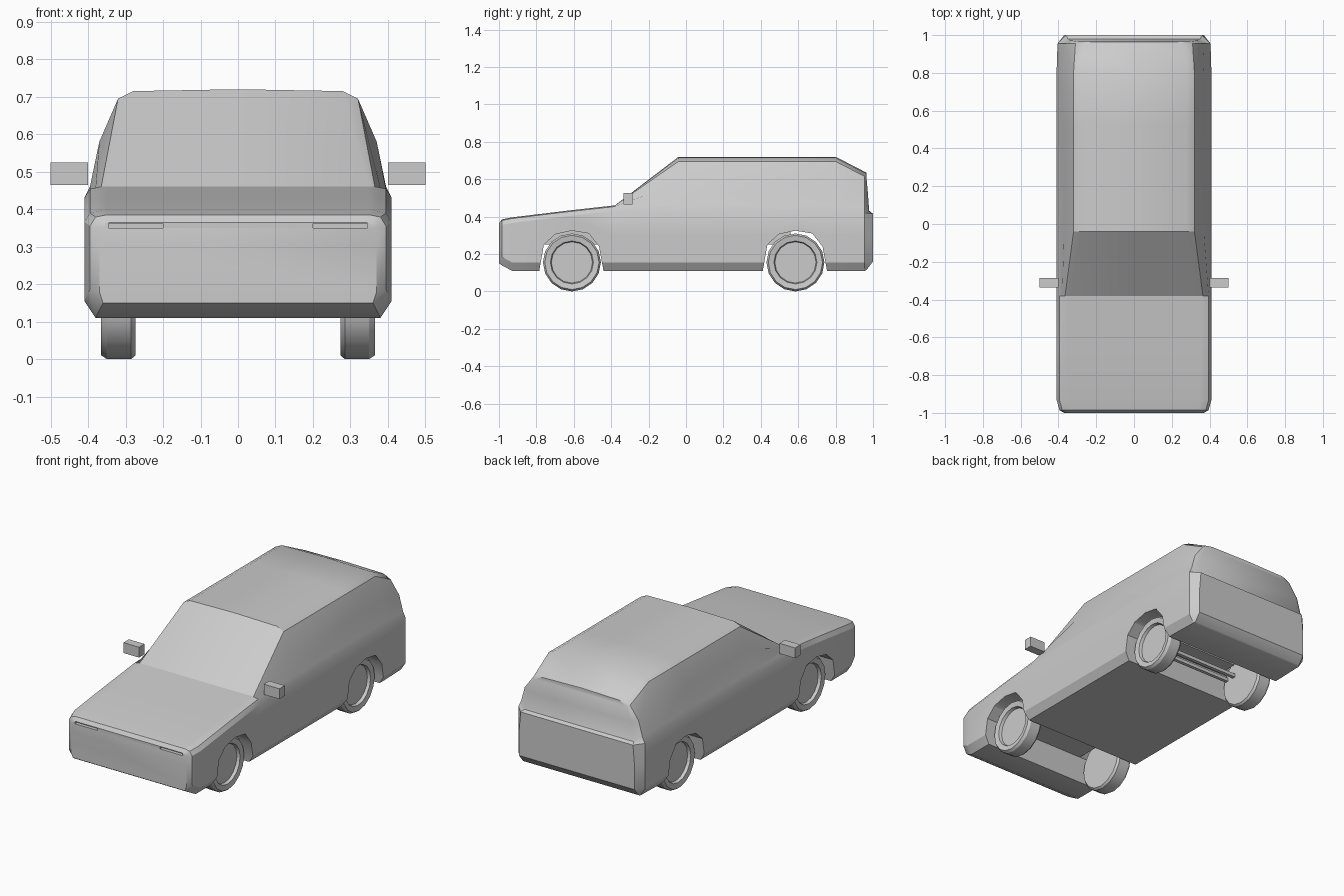
import bpy, bmesh, math
from mathutils import Matrix, Vector

cube = bpy.data.objects.get("Cube")
if cube:
    bpy.data.objects.remove(cube, do_unlink=True)

grey = bpy.data.materials.new("plain_grey")
grey.use_nodes = True
grey.diffuse_color = (0.6, 0.6, 0.6, 1)
grey.node_tree.nodes["Principled BSDF"].inputs["Base Color"].default_value = (0.6, 0.6, 0.6, 1)


def finish(name, bm):
    bmesh.ops.remove_doubles(bm, verts=bm.verts, dist=0.0005)
    bmesh.ops.recalc_face_normals(bm, faces=bm.faces)
    mesh = bpy.data.meshes.new(name)
    bm.to_mesh(mesh)
    bm.free()
    mesh.materials.append(grey)
    obj = bpy.data.objects.new(name, mesh)
    bpy.context.collection.objects.link(obj)
    return obj


def smooth(obj, angle=30):
    bpy.ops.object.select_all(action="DESELECT")
    obj.select_set(True)
    bpy.context.view_layer.objects.active = obj
    bpy.ops.object.shade_smooth_by_angle(angle=math.radians(angle))


def box(name, low, high):
    low, high = Vector(low), Vector(high)
    bm = bmesh.new()
    bmesh.ops.create_cube(bm, size=1, matrix=Matrix.Translation((low + high) / 2)
                          @ Matrix.Diagonal((*(high - low), 1)))
    return finish(name, bm)


def extrude_profile(name, profile, half_width):
    # Side outline (y, z) pushed across the full width
    bm = bmesh.new()
    face = bm.faces.new([bm.verts.new((-half_width, y, z)) for y, z in profile])
    out = bmesh.ops.extrude_face_region(bm, geom=[face])
    moved = [v for v in out["geom"] if isinstance(v, bmesh.types.BMVert)]
    bmesh.ops.translate(bm, verts=moved, vec=(2 * half_width, 0, 0))
    return finish(name, bm)


def cut(target, cutter):
    mod = target.modifiers.new("cut", "BOOLEAN")
    mod.operation = "DIFFERENCE"
    mod.solver = "EXACT"
    mod.object = cutter
    bpy.ops.object.select_all(action="DESELECT")
    target.select_set(True)
    bpy.context.view_layer.objects.active = target
    bpy.ops.object.modifier_apply(modifier=mod.name)
    bpy.data.objects.remove(cutter, do_unlink=True)


# Body cross-sections, half outline from sill to roof centre
def lower(bottom, w, shoulder):
    return [(w - .03, bottom), (w, bottom + .045), (w, .3), (w, shoulder)]


def hood(y, h, w=.41, bottom=.11):
    top = [(w - .015, h - .006), (w - .03, h - .003), (w - .045, h), (w - .06, h), (0, h)]
    return [(x, y, z) for x, z in lower(bottom, w, h - .03) + top]


def cabin(y, w=.41):
    top = [(.395, .46), (.37, .58), (.32, .695), (.28, .715), (0, .72)]
    return [(x, y, z) for x, z in lower(.11, w, .43) + top]


nose = [(.36, -1, .15), (.37, -1, .18), (.37, -1, .3), (.365, -1, .35), (.36, -1, .36),
        (.35, -1, .363), (.34, -1, .365), (.33, -1, .365), (0, -1, .365)]
rear_corner = [(x, .955, z) for x, z in lower(.11, .405, .42) +
               [(.39, .45), (.365, .54), (.31, .615), (.27, .635), (0, .64)]]
tail = [(.37, .965, .115), (.37, 1, .16), (.37, 1, .3), (.36, 1, .415), (.35, .98, .425),
        (.335, .972, .53), (.29, .965, .61), (.25, .965, .632), (0, .963, .637)]

sections = [nose, hood(-.985, .385, .395, .14), hood(-.93, .396), hood(-.65, .43),
            hood(-.38, .46), cabin(-.04), cabin(.53), cabin(.8), rear_corner, tail]

bm = bmesh.new()
rings = []
for sec in sections:
    left = [bm.verts.new(p) for p in sec]
    right = [bm.verts.new((-x, y, z)) for x, y, z in sec]
    rings.append(left + right[::-1])
count = len(rings[0])
for a, b in zip(rings, rings[1:]):
    for i in range(count):
        j = (i + 1) % count
        bm.faces.new((a[i], a[j], b[j], b[i]))
for ring in (rings[0], rings[-1]):
    for i in range(count // 2 - 1):
        bm.faces.new((ring[i], ring[i + 1], ring[count - 2 - i], ring[count - 1 - i]))
body = finish("body", bm)

# Wheel wells cut right across the body
arch = [(-.185, .05), (-.15, .25), (-.09, .305), (0, .325),
        (.09, .31), (.145, .24), (.18, .05)]
WHEELS = {"front": -.61, "rear": .585}
for end, yc in WHEELS.items():
    cut(body, extrude_profile(end + "_arch", [(yc + y, z) for y, z in arch], .6))

# Thin headlight slots in the nose
for s in (-1, 1):
    xs = sorted((s * .2, s * .345))
    cut(body, box("slot", (xs[0], -1.05, .35), (xs[1], -.98, .362)))
smooth(body)

# Underbody between the wheels
box("front_subframe", (-.25, -.77, .25), (.25, -.45, .34))
box("rear_crossmember", (-.25, .43, .25), (.25, .56, .34))
for i, y in enumerate((.46, .52)):
    box("rear_bar_%d" % i, (-.27, y, .19), (.27, y + .02, .21))


# Wheels turned from one profile (radius, distance from the centre line)
tread = [(0, .343), (.11, .343), (.115, .36), (.145, .365), (.155, .35),
         (.155, .285), (.145, .273), (0, .273)]


def wheel(name, side, yc):
    bm = bmesh.new()
    verts = [bm.verts.new((side * x, yc, .155 + r)) for r, x in tread]
    edges = [bm.edges.new(pair) for pair in zip(verts, verts[1:])]
    bmesh.ops.spin(bm, geom=verts + edges, cent=(0, yc, .155), axis=(1, 0, 0),
                   angle=2 * math.pi, steps=16, use_merge=True)
    smooth(finish(name, bm))


for side, label in ((1, "left"), (-1, "right")):
    for end, yc in WHEELS.items():
        wheel("%s_%s_wheel" % (end, label), side, yc)
    # Door mirror
    xs = sorted((side * .4, side * .5))
    box(label + "_mirror", (xs[0], -.335, .465), (xs[1], -.285, .525))
